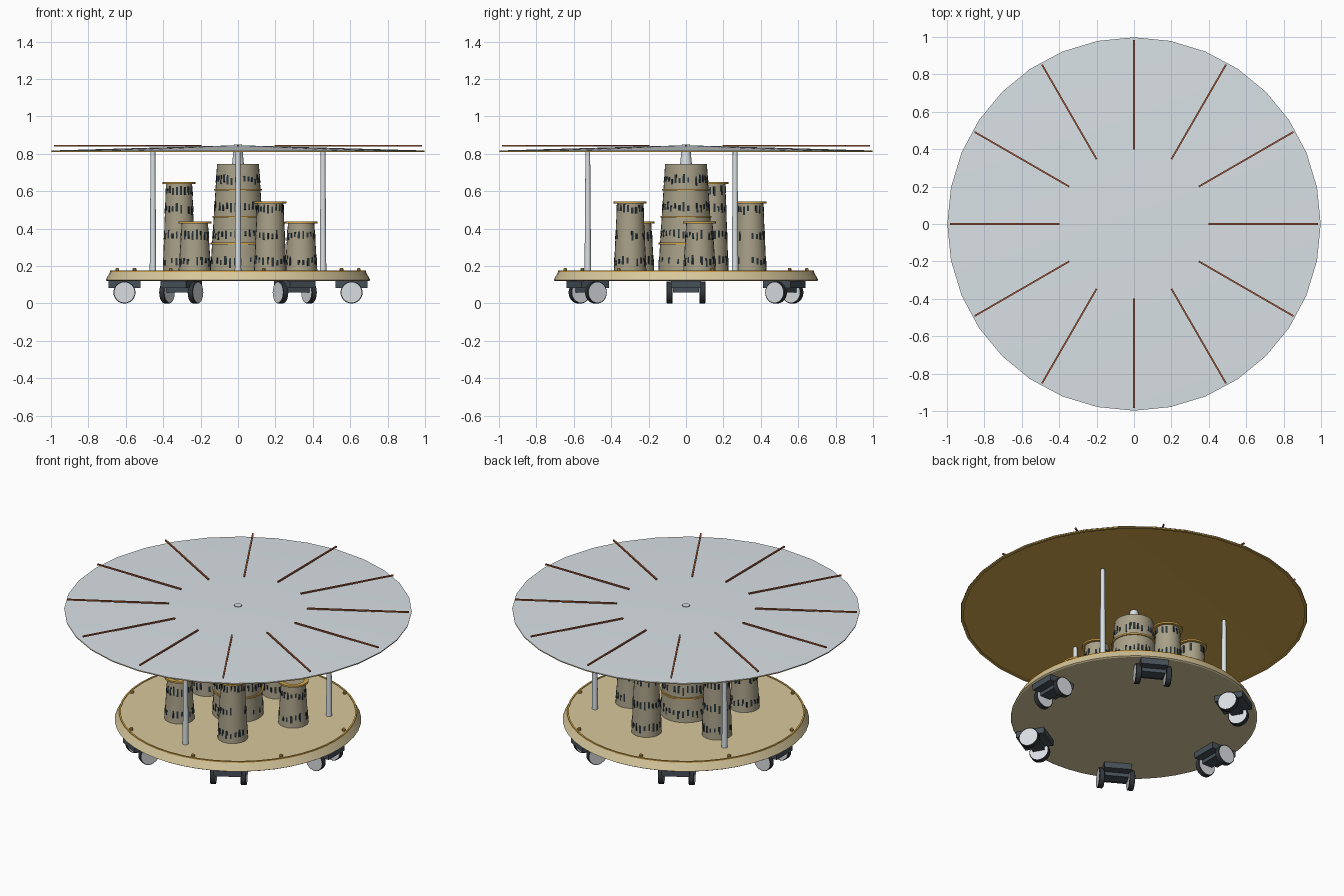
import bpy, bmesh, math, random
from mathutils import Matrix, Vector

if "Cube" in bpy.data.objects:
    bpy.data.objects.remove(bpy.data.objects["Cube"])

random.seed(4)
TAU = math.tau


def material(name, r, g, b):
    m = bpy.data.materials.new(name)
    lin = [((c / 255 + 0.055) / 1.055) ** 2.4 for c in (r, g, b)]
    m.diffuse_color = (*lin, 1)
    m.use_nodes = True
    m.node_tree.nodes["Principled BSDF"].inputs["Base Color"].default_value = m.diffuse_color
    return m


SAND = material("sand", 216, 200, 157)
STONE = material("stone", 168, 160, 136)
SILVER = material("silver", 217, 225, 229)
BRASS = material("brass", 214, 170, 78)
COPPER = material("copper_brown", 166, 90, 56)
SLATE = material("slate", 70, 80, 88)
RUBBER = material("rubber", 50, 54, 58)
GLASS = material("dark_window", 40, 52, 58)
HUB = material("hub_grey", 217, 221, 225)


def finish(name, bm, mats, smooth=True):
    bmesh.ops.recalc_face_normals(bm, faces=bm.faces)
    me = bpy.data.meshes.new(name)
    bm.to_mesh(me)
    bm.free()
    ob = bpy.data.objects.new(name, me)
    bpy.context.collection.objects.link(ob)
    for m in mats:
        me.materials.append(m)
    if smooth:
        bpy.ops.object.select_all(action='DESELECT')
        ob.select_set(True)
        bpy.context.view_layer.objects.active = ob
        bpy.ops.object.shade_smooth_by_angle(angle=math.radians(30))
    return ob


def lathe(name, profile, mats, sides=32, loc=(0, 0, 0), closed=False, slot=None):
    """Spin (radius, z) points round z; closed joins the profile end to start."""
    bm = bmesh.new()
    rings = []
    for r, z in profile:
        if r == 0:
            rings.append([bm.verts.new((loc[0], loc[1], loc[2] + z))])
        else:
            rings.append([bm.verts.new((loc[0] + r * math.cos(TAU * i / sides),
                                        loc[1] + r * math.sin(TAU * i / sides),
                                        loc[2] + z)) for i in range(sides)])
    count = len(rings) if closed else len(rings) - 1
    for k in range(count):
        a, b = rings[k], rings[(k + 1) % len(rings)]
        for i in range(sides):
            j = (i + 1) % sides
            vs = []
            for v in (a[i % len(a)], a[j % len(a)], b[j % len(b)], b[i % len(b)]):
                if v not in vs:
                    vs.append(v)
            f = bm.faces.new(vs)
            if slot:
                f.material_index = slot[k]
    return finish(name, bm, mats)


def boxes(name, items, mat):
    """items: list of (matrix, size)."""
    bm = bmesh.new()
    for mtx, size in items:
        bmesh.ops.create_cube(bm, size=1, matrix=mtx @ Matrix.Diagonal((*size, 1)))
    return finish(name, bm, [mat], smooth=False)


def polar(r, deg, z=0):
    a = math.radians(deg)
    return Vector((r * math.cos(a), r * math.sin(a), z))


def spot(r, deg, z=0):
    return Matrix.Rotation(math.radians(deg), 4, 'Z') @ Matrix.Translation((r, 0, z))


def ring(name, r_in, r_out, z0, z1, loc=(0, 0, 0), sides=32):
    lathe(name, [(r_in, z0), (r_out, z0), (r_out, z1), (r_in, z1)],
          [BRASS], sides, loc, closed=True)


def windows(name, loc, z0, z1, r0, r1, rows, count):
    """Rows of slit windows lying on a tapering tower wall."""
    items = []
    tilt = math.atan2(r0 - r1, z1 - z0)
    for row in rows:
        for i in range(count):
            if random.random() < 0.15:
                continue
            z = row + random.uniform(-0.009, 0.009)
            r = r0 + (r1 - r0) * (z - z0) / (z1 - z0)
            m = (Matrix.Translation(loc) @ spot(r, 360 * (i + 0.5) / count, z)
                 @ Matrix.Rotation(-tilt, 4, 'Y'))
            items.append((m, (0.003, random.uniform(0.008, 0.013), random.uniform(0.025, 0.052))))
    boxes(name, items, GLASS)


# Deck with trim ring and bolts
Z = 0.172
lathe("deck", [(0, 0.12), (0.70, 0.12), (0.708, 0.125), (0.682, Z), (0, Z)], [SAND], 48)
ring("deck_trim", 0.674, 0.684, Z - 0.004, Z + 0.004, sides=48)
for i in range(8):
    lathe(f"deck_bolt_{i}", [(0, 0), (0.01, 0), (0.01, 0.014), (0.006, 0.018), (0, 0.018)],
          [BRASS], 10, polar(0.66, 12 + 45 * i, Z))

# Central tower, tier rings and mast
lathe("central_tower", [(0, Z), (0.148, Z), (0.112, 0.745), (0, 0.745)], [STONE], 32)
for i, z in enumerate((0.32, 0.464, 0.608)):
    r = 0.148 - 0.036 * (z - Z) / 0.573
    ring(f"tier_ring_{i}", r - 0.01, r + 0.008, z - 0.005, z + 0.005)
windows("central_windows", (0, 0, 0), Z, 0.745, 0.148, 0.112, (0.225, 0.37, 0.515, 0.66), 32)
lathe("mast", [(0, 0.74), (0.032, 0.74), (0.024, 0.825), (0, 0.825)], [SILVER], 24)

# Five surrounding towers
ROWS = (0.225, 0.365, 0.505, 0.605)
for i, (top, rows) in enumerate(((0.434, 2), (0.54, 3), (0.644, 4), (0.434, 2), (0.54, 3))):
    p = polar(0.345, 12 + 72 * i)
    lathe(f"side_tower_{i}", [(0, Z), (0.087, Z), (0.07, top), (0, top)], [STONE], 24, p)
    ring(f"side_tower_rim_{i}", 0.062, 0.088, top - 0.005, top + 0.005, p, 24)
    windows(f"side_windows_{i}", p, Z, top, 0.087, 0.07, ROWS[:rows], 20)

# Canopy posts
for i in range(3):
    lathe(f"post_{i}", [(0, Z), (0.0175, Z), (0.0125, 0.818), (0, 0.818)],
          [SILVER], 16, polar(0.525, -90 + 120 * i))

# Canopy: silver top, brass underside and rim, copper ribs, centre cap
lathe("canopy", [(0, 0.835), (0.98, 0.815), (0.998, 0.815), (0.998, 0.818), (0, 0.846)],
      [SILVER, BRASS], 32, slot=[1, 1, 0, 0])
ring("canopy_rim", 0.98, 0.996, 0.81, 0.8165)
lathe("canopy_cap", [(0, 0.84), (0.022, 0.84), (0.022, 0.85), (0, 0.85)], [SILVER], 16)
boxes("canopy_ribs", [(spot(0.692, 30 * i, 0.844), (0.585, 0.009, 0.008)) for i in range(12)], COPPER)

# Six wheel units
for i in range(6):
    a = 60 * i
    boxes(f"wheel_mount_{i}", [(spot(0.607, a, 0.103), (0.17, 0.16, 0.04)),
                               (spot(0.607, a, 0.075), (0.07, 0.14, 0.03))], SLATE)
    for s in (-1, 1):
        # tread is dark, both round faces are pale
        ob = lathe(f"wheel_{i}_{'a' if s < 0 else 'b'}",
                   [(0, -0.017), (0.054, -0.017), (0.059, -0.014), (0.059, 0.014), (0.054, 0.017), (0, 0.017)],
                   [RUBBER, HUB], 24, slot=[1, 0, 0, 0, 1])
        ob.matrix_world = (spot(0.607, a, 0.059) @ Matrix.Translation((0, s * 0.088, 0))
                           @ Matrix.Rotation(math.pi / 2, 4, 'X'))
